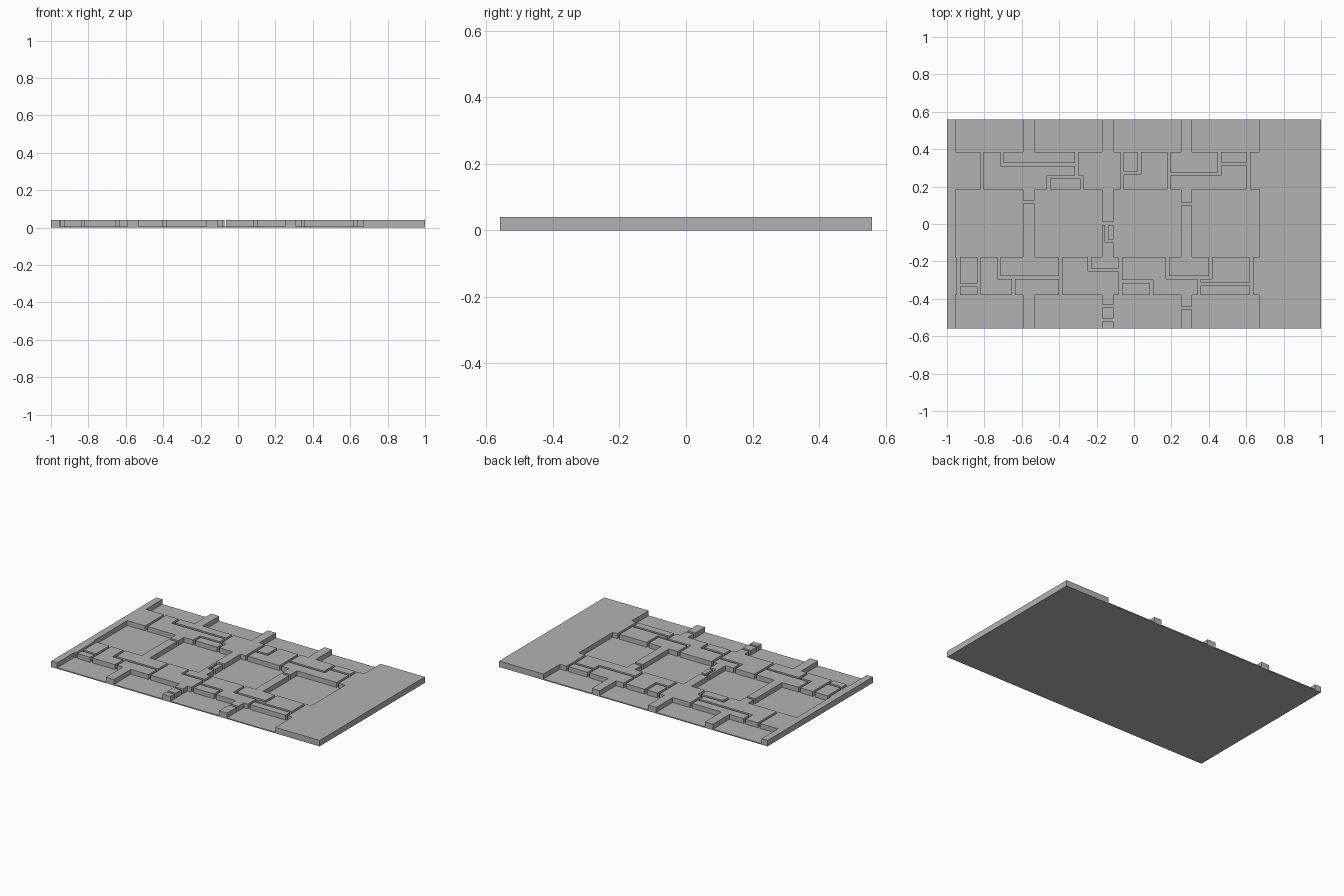
import bpy
import bmesh

# Remove the default cube
cube = bpy.data.objects.get("Cube")
if cube:
    bpy.data.objects.remove(cube, do_unlink=True)

# Main dimensions
HALF_LENGTH, HALF_DEPTH = 1.0, 0.56
FLOOR, TOP = 0.007, 0.04
HALF_SLOT = 0.008

# Pocket columns and rows
COLUMNS = [(-0.955, -0.593), (-0.533, -0.17), (-0.11, 0.252), (0.31, 0.67)]
BACK_LOW, MID_HIGH, MID_LOW, FRONT_HIGH = 0.385, 0.185, -0.177, -0.38
ROWS = [(BACK_LOW, HALF_DEPTH), (MID_LOW, MID_HIGH), (-HALF_DEPTH, FRONT_HIGH)]

cuts = [(x0, x1, y0, y1) for x0, x1 in COLUMNS for y0, y1 in ROWS]


def slot(*points):
    """Cut a narrow slot along an axis-aligned path."""
    for (ax, ay), (bx, by) in zip(points, points[1:]):
        cuts.append((min(ax, bx) - HALF_SLOT, max(ax, bx) + HALF_SLOT,
                     min(ay, by) - HALF_SLOT, max(ay, by) + HALF_SLOT))


def across_back(x):
    slot((x, MID_HIGH), (x, BACK_LOW))


def across_front(x):
    slot((x, FRONT_HIGH), (x, MID_LOW))


def across_post(column, y):
    slot((COLUMNS[column][1], y), (COLUMNS[column + 1][0], y))


# Slots through the back band
for x in (-0.813, -0.065, 0.187, 0.613):
    across_back(x)
slot((-0.706, BACK_LOW), (-0.706, 0.317), (-0.308, 0.317))
slot((-0.308, BACK_LOW), (-0.308, 0.252))
slot((-0.456, MID_HIGH), (-0.456, 0.252), (-0.277, 0.252), (-0.277, MID_HIGH))
slot((-0.065, 0.273), (0.03, 0.273), (0.03, BACK_LOW))
slot((0.187, 0.268), (0.457, 0.268), (0.457, BACK_LOW))
slot((0.457, 0.322), (0.613, 0.322))

# Slots through the front band
for x in (-0.938, -0.828, -0.393, -0.073, 0.628):
    across_front(x)
slot((-0.938, -0.325), (-0.828, -0.325))
slot((-0.722, MID_LOW), (-0.722, -0.286), (-0.393, -0.286))
slot((-0.643, -0.286), (-0.643, FRONT_HIGH))
slot((-0.237, MID_LOW), (-0.237, -0.247), (-0.073, -0.247))
slot((-0.073, -0.308), (0.094, -0.308), (0.094, FRONT_HIGH))
slot((0.178, MID_LOW), (0.178, -0.286), (0.408, -0.286), (0.408, MID_LOW))
slot((0.348, -0.286), (0.348, FRONT_HIGH))
slot((0.348, -0.322), (0.628, -0.322))

# Slots through the posts between columns
across_post(0, 0.118)
across_post(1, 0.002)
across_post(1, -0.438)
across_post(1, -0.513)
across_post(2, 0.108)
across_post(2, -0.449)
slot((-0.147, 0.002), (-0.147, -0.092), (COLUMNS[2][0], -0.092))

# Shared material
grey = bpy.data.materials.new("plain grey")
grey.use_nodes = True
colour = (0.45, 0.45, 0.45, 1)
grey.diffuse_color = colour
grey.node_tree.nodes["Principled BSDF"].inputs["Base Color"].default_value = colour


def finish(bm, name):
    bmesh.ops.recalc_face_normals(bm, faces=bm.faces)
    mesh = bpy.data.meshes.new(name)
    bm.to_mesh(mesh)
    bm.free()
    mesh.materials.append(grey)
    obj = bpy.data.objects.new(name, mesh)
    bpy.context.collection.objects.link(obj)


# Thin base plate
bm = bmesh.new()
bmesh.ops.create_cube(bm, size=1)
bmesh.ops.scale(bm, vec=(2 * HALF_LENGTH, 2 * HALF_DEPTH, FLOOR), verts=bm.verts)
bmesh.ops.translate(bm, vec=(0, 0, FLOOR / 2), verts=bm.verts)
finish(bm, "base_plate")

# Raised walls and end slab: every grid cell that no pocket or slot removes
xs = sorted({-HALF_LENGTH, HALF_LENGTH} | {round(x, 4) for c in cuts for x in c[:2]})
ys = sorted({-HALF_DEPTH, HALF_DEPTH} | {round(y, 4) for c in cuts for y in c[2:]})
ys = [y for y in ys if abs(y) <= HALF_DEPTH]
bm = bmesh.new()
corners = {}


def corner(x, y):
    if (x, y) not in corners:
        corners[x, y] = bm.verts.new((x, y, FLOOR))
    return corners[x, y]


for x0, x1 in zip(xs, xs[1:]):
    for y0, y1 in zip(ys, ys[1:]):
        cx, cy = (x0 + x1) / 2, (y0 + y1) / 2
        if not any(a < cx < b and c < cy < d for a, b, c, d in cuts):
            bm.faces.new([corner(x0, y0), corner(x1, y0), corner(x1, y1), corner(x0, y1)])
bmesh.ops.dissolve_limit(bm, angle_limit=0.01, verts=bm.verts, edges=bm.edges)
raised = bmesh.ops.extrude_face_region(bm, geom=bm.faces[:])["geom"]
bmesh.ops.translate(bm, vec=(0, 0, TOP - FLOOR),
                    verts=[v for v in raised if isinstance(v, bmesh.types.BMVert)])
finish(bm, "raised_walls")
